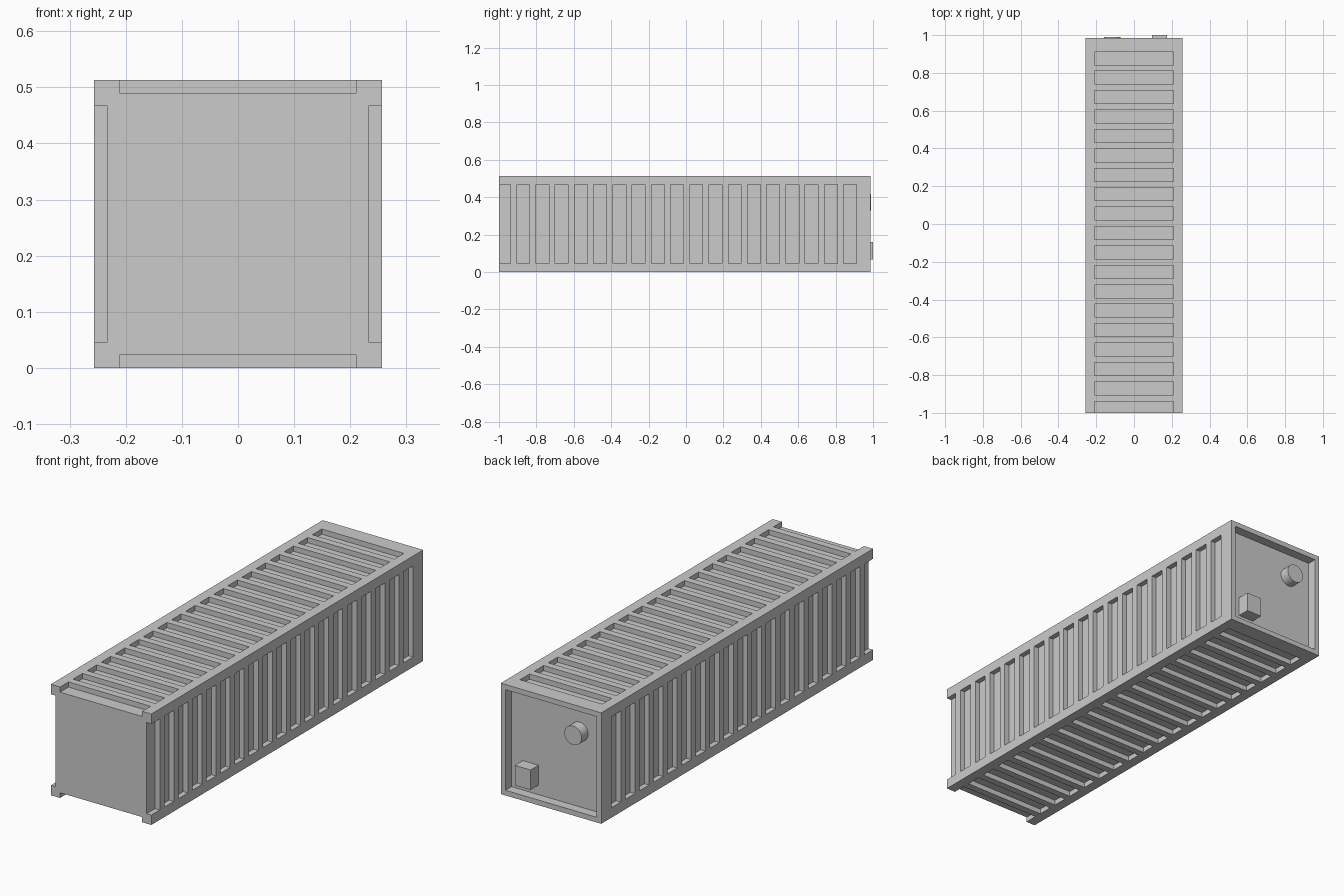
import bpy, bmesh
from mathutils import Matrix, Vector

if "Cube" in bpy.data.objects:
    bpy.data.objects.remove(bpy.data.objects["Cube"])

W, H = 0.257, 0.513          # half width, height
Y0, Y1 = -1.0, 0.986         # front and back ends
DEPTH = 0.024                # groove depth
PANEL_Y = 0.942              # recessed back panel


def add_box(bm, lo, hi):
    lo, hi = Vector(lo), Vector(hi)
    mat = Matrix.Translation((lo + hi) / 2) @ Matrix.Diagonal((*(hi - lo), 1))
    bmesh.ops.create_cube(bm, size=1, matrix=mat)


def finish(bm, name):
    mesh = bpy.data.meshes.new(name)
    bm.to_mesh(mesh)
    bm.free()
    obj = bpy.data.objects.new(name, mesh)
    bpy.context.collection.objects.link(obj)
    return obj


def box(name, lo, hi):
    bm = bmesh.new()
    add_box(bm, lo, hi)
    return finish(bm, name)


# Container body
body = box("container_body", (-W, Y0, 0), (W, Y1, H))

# Grooves on all four long sides; the first row runs out through the front
bm = bmesh.new()
for i in range(19):
    a = -1.0075 + 0.1028 * i
    b = a + 0.069
    for s in (-1, 1):
        xs = sorted((s * (W - DEPTH), s * (W + 0.05)))
        add_box(bm, (xs[0], a, 0.046), (xs[1], b, 0.467))
    add_box(bm, (-0.21, a, H - DEPTH), (0.21, b, H + 0.05))
    add_box(bm, (-0.21, a, -0.05), (0.21, b, DEPTH))
# Recess in the back end
add_box(bm, (-W + DEPTH, PANEL_Y, DEPTH), (W - DEPTH, Y1 + 0.05, H - DEPTH))
cutter = finish(bm, "groove_cutter")

mod = body.modifiers.new("grooves", 'BOOLEAN')
mod.operation = 'DIFFERENCE'
mod.solver = 'EXACT'
mod.object = cutter
bpy.context.view_layer.objects.active = body
bpy.ops.object.modifier_apply(modifier=mod.name)
bpy.data.objects.remove(cutter, do_unlink=True)

# Control box on the back panel
box("control_box", (0.095, PANEL_Y - 0.005, 0.068), (0.175, 1.0, 0.16))

# Round vent on the back panel
bpy.ops.mesh.primitive_cylinder_add(vertices=32, radius=0.044, depth=0.053,
                                    location=(-0.115, 0.963, 0.372),
                                    rotation=(1.570796, 0, 0))
vent = bpy.context.object
vent.name = "round_vent"
bpy.ops.object.shade_smooth_by_angle()
